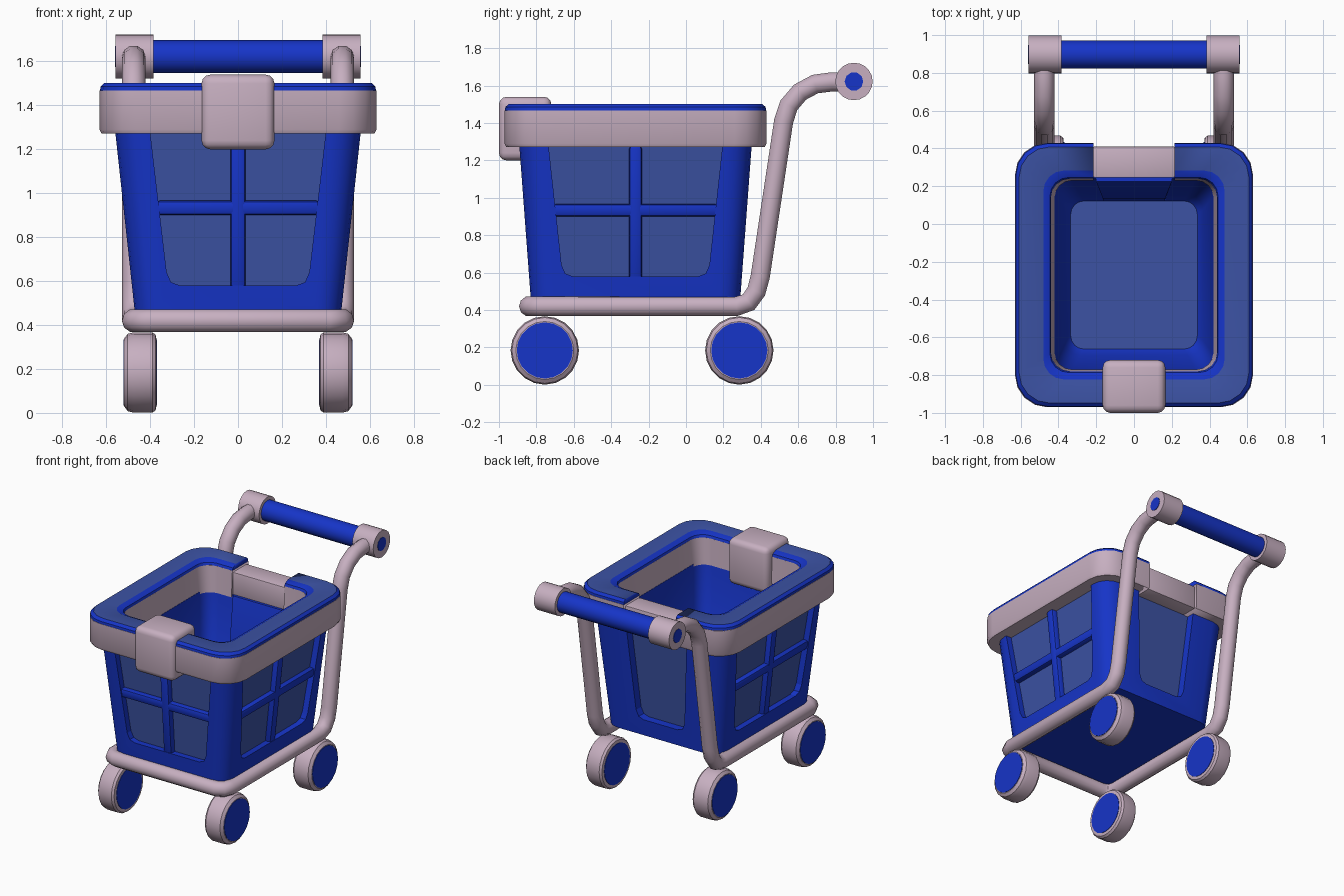
import bpy, bmesh, math
from mathutils import Vector

if "Cube" in bpy.data.objects:
    bpy.data.objects.remove(bpy.data.objects["Cube"])

CY = -0.27  # basket centre in y


def material(name, rgb):
    m = bpy.data.materials.new(name)
    m.diffuse_color = (*rgb, 1)
    m.use_nodes = True
    m.node_tree.nodes["Principled BSDF"].inputs["Base Color"].default_value = m.diffuse_color
    return m


BLUE = material("blue", (0.008, 0.035, 0.58))
PANEL = material("panel_blue", (0.045, 0.085, 0.37))
PALE = material("pale_mauve", (0.57, 0.43, 0.53))


def activate(ob):
    bpy.ops.object.select_all(action='DESELECT')
    ob.select_set(True)
    bpy.context.view_layer.objects.active = ob


def finish(name, bm, mats, bevel=0, segments=2, smooth=True):
    bmesh.ops.recalc_face_normals(bm, faces=bm.faces)
    me = bpy.data.meshes.new(name)
    bm.to_mesh(me)
    bm.free()
    ob = bpy.data.objects.new(name, me)
    bpy.context.collection.objects.link(ob)
    for m in mats:
        me.materials.append(m)
    activate(ob)
    if bevel:
        b = ob.modifiers.new("bevel", 'BEVEL')
        b.width, b.segments = bevel, segments
        bpy.ops.object.modifier_apply(modifier="bevel")
    if smooth:
        bpy.ops.object.shade_smooth_by_angle(angle=math.radians(32))
    return ob


def loft(name, rings, mats, bands=(), closed=False, cap_mats=(0, 0)):
    """Stack rounded rectangles (half x, half y, radius, z) into a shell."""
    bm = bmesh.new()
    loops = []
    for hx, hy, r, z in rings:
        loop = []
        for k, (sx, sy) in enumerate([(1, 1), (-1, 1), (-1, -1), (1, -1)]):
            for i in range(5):
                a = math.radians(90 * k + 22.5 * i)
                loop.append(bm.verts.new((sx * (hx - r) + r * math.cos(a),
                                          CY + sy * (hy - r) + r * math.sin(a), z)))
        loops.append(loop)
    n = len(loops[0])
    pairs = list(zip(loops, loops[1:])) + ([(loops[-1], loops[0])] if closed else [])
    for j, (a, b) in enumerate(pairs):
        for i in range(n):
            f = bm.faces.new((a[i], a[(i + 1) % n], b[(i + 1) % n], b[i]))
            f.material_index = 1 if j in bands else 0
    if not closed:
        for loop, mi in zip((loops[0], loops[-1]), cap_mats):
            bm.faces.new(loop).material_index = mi
    return finish(name, bm, mats)


def wall_prism(name, outline, normal, lo, hi, mats, inner_mat=0, bevel=0):
    """Prism following a sloped basket wall; outline is (along wall, z)."""
    nx, ny = normal
    bm = bmesh.new()
    sides = []
    for off in (lo, hi):
        ring = []
        for u, z in outline:
            t = (z - 0.46) / 0.83
            d = off + (0.47 + 0.09 * t if nx else 0.56 + 0.062 * t)
            ring.append(bm.verts.new((nx * d - ny * u, CY + ny * d + nx * u, z)))
        sides.append(ring)
    a, b = sides
    bm.faces.new(a).material_index = inner_mat
    bm.faces.new(b)
    for i in range(len(a)):
        j = (i + 1) % len(a)
        bm.faces.new((a[i], a[j], b[j], b[i]))
    return finish(name, bm, mats, bevel, smooth=bevel > 0)


def box(name, lo, hi, mats, bevel=0, segments=2):
    bm = bmesh.new()
    bmesh.ops.create_cube(bm, size=1)
    lo, hi = Vector(lo), Vector(hi)
    for v in bm.verts:
        v.co = (lo + hi) / 2 + v.co * (hi - lo)
    return finish(name, bm, mats, bevel, segments)


def lathe_x(name, profile, y, z, sides, mats):
    """Turn an (x, radius) profile about an axis parallel to x, capped."""
    bm = bmesh.new()
    rings = [[bm.verts.new((x, y + r * math.cos(2 * math.pi * i / sides),
                            z + r * math.sin(2 * math.pi * i / sides)))
              for i in range(sides)] for x, r in profile]
    for a, b in zip(rings, rings[1:]):
        for i in range(sides):
            j = (i + 1) % sides
            bm.faces.new((a[i], a[j], b[j], b[i]))
    bm.faces.new(rings[0])
    bm.faces.new(rings[-1])
    return finish(name, bm, mats)


def cut(ob, cutter):
    activate(ob)
    m = ob.modifiers.new("cut", 'BOOLEAN')
    m.operation, m.solver, m.object = 'DIFFERENCE', 'EXACT', cutter
    bpy.ops.object.modifier_apply(modifier="cut")
    bpy.data.objects.remove(cutter)


def window_outline(top, bottom):
    right = [(bottom - 0.06, 0.58), (bottom - 0.02, 0.595), (bottom, 0.64), (top, 1.28)]
    return right + [(-u, z) for u, z in reversed(right)]


# Basket: thick tapered tub
basket = loft("basket", [(0.47, 0.56, 0.11, 0.46), (0.56, 0.622, 0.13, 1.29),
                         (0.42, 0.51, 0.09, 1.29), (0.365, 0.425, 0.08, 0.63),
                         (0.335, 0.392, 0.07, 0.58)], [BLUE, PANEL], cap_mats=(0, 1))

# Recessed wall panels, with crossed bars on front and sides
for label, n, top, bottom in [("front", (0, -1), 0.40, 0.325), ("right", (1, 0), 0.465, 0.395),
                              ("left", (-1, 0), 0.465, 0.395), ("back", (0, 1), 0.25, 0.20)]:
    depth = 0.06 if label == "back" else 0.045
    cut(basket, wall_prism(label + "_window_cutter", window_outline(top, bottom), n,
                           -depth, 0.1, [BLUE, PANEL], inner_mat=1))
    if label != "back":
        w = bottom + 0.05
        wall_prism(label + "_upright_bar", [(-0.034, 0.56), (0.034, 0.56), (0.034, 1.28),
                   (-0.034, 1.28)], n, -0.07, -0.003, [BLUE], bevel=0.018)
        wall_prism(label + "_cross_bar", [(-w, 0.9), (w, 0.9), (w, 0.966), (-w, 0.966)],
                   n, -0.07, -0.006, [BLUE], bevel=0.018)
activate(basket)
bpy.ops.object.shade_smooth_by_angle(angle=math.radians(32))

# Rim band and blue lip, both notched at the back
rim = loft("rim_band", [(0.622, 0.692, 0.17, 1.272), (0.63, 0.70, 0.17, 1.29),
                        (0.63, 0.70, 0.17, 1.467), (0.44, 0.51, 0.10, 1.467),
                        (0.42, 0.50, 0.09, 1.272)], [PALE], closed=True)
lip = loft("rim_lip", [(0.628, 0.698, 0.17, 1.466), (0.626, 0.696, 0.17, 1.485),
                       (0.608, 0.678, 0.16, 1.502), (0.48, 0.553, 0.11, 1.502),
                       (0.445, 0.517, 0.10, 1.485), (0.44, 0.51, 0.10, 1.466)],
           [BLUE, PANEL], bands=(2,), closed=True)
for part in (rim, lip):
    cut(part, box("notch_cutter", (-0.215, 0.15, 1.2), (0.215, 0.6, 1.6), [BLUE]))

# Back insert in the notch and the bulge inside the back wall
box("back_insert", (-0.217, 0.245, 1.275), (0.217, 0.41, 1.455), [PALE], 0.008)
bm = bmesh.new()
side = [(0.27, 1.29), (0.225, 1.29), (0.135, 0.95), (0.125, 0.6), (0.2, 0.6)]
a, b = [[bm.verts.new((s * (0.20 if z > 1 else 0.165), y, z)) for y, z in side] for s in (-1, 1)]
bm.faces.new(a)
bm.faces.new(b)
for i in range(5):
    j = (i + 1) % 5
    bm.faces.new((a[i], a[j], b[j], b[i]))
finish("back_bulge", bm, [BLUE])

# Front clip saddled over the rim
box("front_clip", (-0.166, -1.0, 1.2), (0.166, -0.72, 1.54), [PALE], 0.04, 3)

# Tube frame: one run from handle to handle around the front
half = [(0.475, y, z) for y, z in [(0.89, 1.62), (0.78, 1.62), (0.69, 1.608), (0.61, 1.565),
        (0.55, 1.495), (0.522, 1.41), (0.397, 0.58), (0.376, 0.50), (0.335, 0.442), (0.27, 0.42)]]
half += [(0.475, -0.77, 0.42), (0.455, -0.82, 0.42), (0.41, -0.84, 0.42)]
path = half + [(-x, y, z) for x, y, z in reversed(half)]
cu = bpy.data.curves.new("tube_frame", 'CURVE')
cu.dimensions = '3D'
cu.bevel_depth, cu.bevel_resolution, cu.use_fill_caps = 0.054, 3, True
sp = cu.splines.new('POLY')
sp.points.add(len(path) - 1)
for p, co in zip(sp.points, path):
    p.co = (*co, 1)
frame = bpy.data.objects.new("tube_frame", cu)
bpy.context.collection.objects.link(frame)
cu.materials.append(PALE)
activate(frame)
bpy.ops.object.convert(target='MESH')
bpy.ops.object.shade_smooth_by_angle(angle=math.radians(40))

# Handle grip, end knobs and wheels
lathe_x("handle_grip", [(-0.4, 0.075), (0.4, 0.075)], 0.897, 1.622, 16, [BLUE])
for s, label in ((1, "right"), (-1, "left")):
    lathe_x(label + "_handle_knob", [(s * 0.385, 0.1), (s * 0.558, 0.1)], 0.898, 1.622, 20, [PALE])
    lathe_x(label + "_knob_cap", [(s * 0.54, 0.05), (s * 0.561, 0.05)], 0.898, 1.622, 10, [BLUE])
    for y, end in ((-0.755, "front"), (0.285, "back")):
        name = f"{end}_{label}_wheel"
        lathe_x(name, [(s * x, r) for x, r in [(0.372, 0.155), (0.375, 0.172), (0.39, 0.183),
                (0.475, 0.183), (0.502, 0.176), (0.518, 0.155)]], y, 0.184, 20, [PALE])
        lathe_x(name + "_hub", [(s * 0.369, 0.15), (s * 0.521, 0.15)], y, 0.184, 20, [BLUE])
